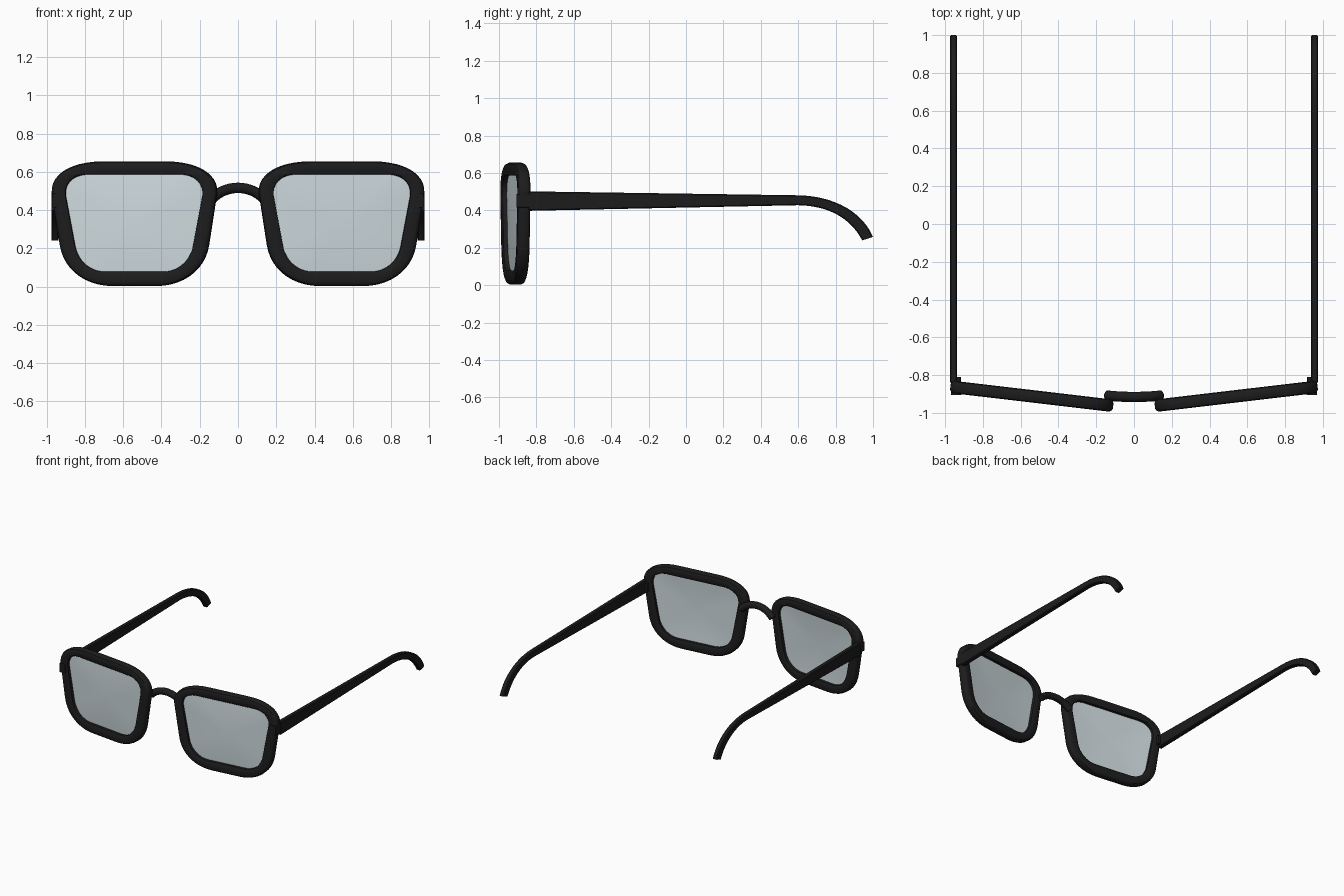
import bpy, bmesh, math
from mathutils import Vector
from mathutils.geometry import interpolate_bezier

if "Cube" in bpy.data.objects:
    bpy.data.objects.remove(bpy.data.objects["Cube"])

ANGLE = math.radians(6.7)
CENTRE = Vector((0.541, -0.912, 0))


def material(name, colour):
    m = bpy.data.materials.new(name)
    m.diffuse_color = colour
    m.use_nodes = True
    m.node_tree.nodes["Principled BSDF"].inputs["Base Color"].default_value = m.diffuse_color
    return m


BLACK = material("black_plastic", (0.012, 0.012, 0.012, 1))
GLASS = material("clear_glass", (0.62, 0.70, 0.73, 0.45))


def place(u, depth, z):
    """Point on the right-hand frame plane; depth runs backwards."""
    c, s = math.cos(ANGLE), math.sin(ANGLE)
    return CENTRE + Vector((u * c - depth * s, u * s + depth * c, z))


def outline(top, upper, lower, bottom, corner_top, corner_bottom, steps=12):
    """Closed rounded outline from half of its points (u, z)."""
    def arc(a, corner, b):
        a, corner, b = (Vector((*p, 0)) for p in (a, corner, b))
        return interpolate_bezier(a, a.lerp(corner, 0.6), b.lerp(corner, 0.6), b, steps)
    half = arc(top, corner_top, upper) + arc(lower, corner_bottom, bottom)
    pts = [(p.x, p.y) for p in half]
    return pts + [(-x, z) for x, z in reversed(pts)]


def make(name, rings, mat, wrap=False, caps=False, mirror=True):
    """Skin a row of equal rings of points into one object."""
    bm = bmesh.new()
    rows = [[bm.verts.new(p) for p in r] for r in rings]
    n = len(rows[0])
    pairs = list(zip(rows, rows[1:])) + ([(rows[-1], rows[0])] if wrap else [])
    for a, b in pairs:
        for i in range(n):
            j = (i + 1) % n
            bm.faces.new((a[i], a[j], b[j], b[i]))
    if caps:
        bm.faces.new(rows[0])
        bm.faces.new(rows[-1])
    bmesh.ops.recalc_face_normals(bm, faces=bm.faces)
    me = bpy.data.meshes.new(name)
    bm.to_mesh(me)
    bm.free()
    me.materials.append(mat)
    ob = bpy.data.objects.new(name, me)
    bpy.context.collection.objects.link(ob)
    if mirror:
        ob.modifiers.new("mirror", "MIRROR").use_mirror_merge = False
    bpy.ops.object.select_all(action='DESELECT')
    ob.select_set(True)
    bpy.context.view_layer.objects.active = ob
    bpy.ops.object.shade_smooth_by_angle(angle=math.radians(40))
    return ob


# Rims: rounded section swept between inner and outer outlines
outer = outline((0.16, 0.655), (0.434, 0.49), (0.392, 0.22), (0.11, 0.003),
                (0.445, 0.655), (0.36, 0.003))
inner = outline((0.24, 0.586), (0.361, 0.48), (0.312, 0.22), (0.15, 0.078),
                (0.367, 0.586), (0.29, 0.078))
section = [(0, -0.027), (0.12, -0.033), (0.72, -0.033), (0.9, -0.028), (1, -0.015),
           (1, 0.015), (0.9, 0.028), (0.72, 0.033), (0.12, 0.033), (0, 0.027)]
rings = [[place(a[0] + (b[0] - a[0]) * t, d, a[1] + (b[1] - a[1]) * t)
          for a, b in zip(inner, outer)] for t, d in section]
make("rims", rings, BLACK, wrap=True)

# Lenses: thin, gently domed panes
rings = []
for side, scales in ((-0.004, (0.05, 0.3, 0.55, 0.8, 1.01)), (0.004, (1.01, 0.8, 0.55, 0.3, 0.05))):
    for s in scales:
        rings.append([place(u * s, side - 0.01 * (1 - s * s), 0.332 + (z - 0.332) * s)
                      for u, z in inner])
make("lenses", rings, GLASS, caps=True)

# Bridge: arched tube between the rims
path = interpolate_bezier(Vector((-0.14, -0.908, 0.455)), Vector((-0.065, -0.918, 0.537)),
                          Vector((0.065, -0.918, 0.537)), Vector((0.14, -0.908, 0.455)), 17)
rings = []
for i, p in enumerate(path):
    t = (path[min(i + 1, 16)] - path[max(i - 1, 0)]).normalized()
    side = t.cross(Vector((0, 1, 0))).normalized()
    back = side.cross(t)
    rings.append([p + side * 0.027 * math.cos(k * math.tau / 16)
                  + back * 0.027 * math.sin(k * math.tau / 16) for k in range(16)])
make("bridge", rings, BLACK, caps=True, mirror=False)


# Temples: tapered bars curling down behind the ears
def bar(stations, x0, x1, c=0.006):
    rows = []
    for (yt, zt), (yb, zb) in stations:
        t, b = Vector((0, yt, zt)), Vector((0, yb, zb))
        e = (b - t).normalized() * c
        X = lambda x: Vector((x, 0, 0))
        rows.append([t + X(x0 + c), t + X(x1 - c), t + e + X(x1), b - e + X(x1),
                     b + X(x1 - c), b + X(x0 + c), b - e + X(x0), t + e + X(x0)])
    return rows


def curve(a, b, c, d):
    return [(p.x, p.y) for p in interpolate_bezier(
        *(Vector((*q, 0)) for q in (a, b, c, d)), 14)]


top_edge = [(-0.84, 0.502)] + curve((0.6, 0.481), (0.78, 0.478), (0.94, 0.40), (1.0, 0.258))
low_edge = [(-0.84, 0.398)] + curve((0.6, 0.428), (0.76, 0.425), (0.88, 0.36), (0.942, 0.24))
make("temples", bar(list(zip(top_edge, low_edge)), 0.937, 0.975), BLACK, caps=True)

# Hinges: small blocks joining rims and temples
make("hinges", bar([((-0.905, 0.488), (-0.905, 0.415)), ((-0.81, 0.488), (-0.81, 0.415))],
                   0.917, 0.969, 0.003), BLACK, caps=True)
